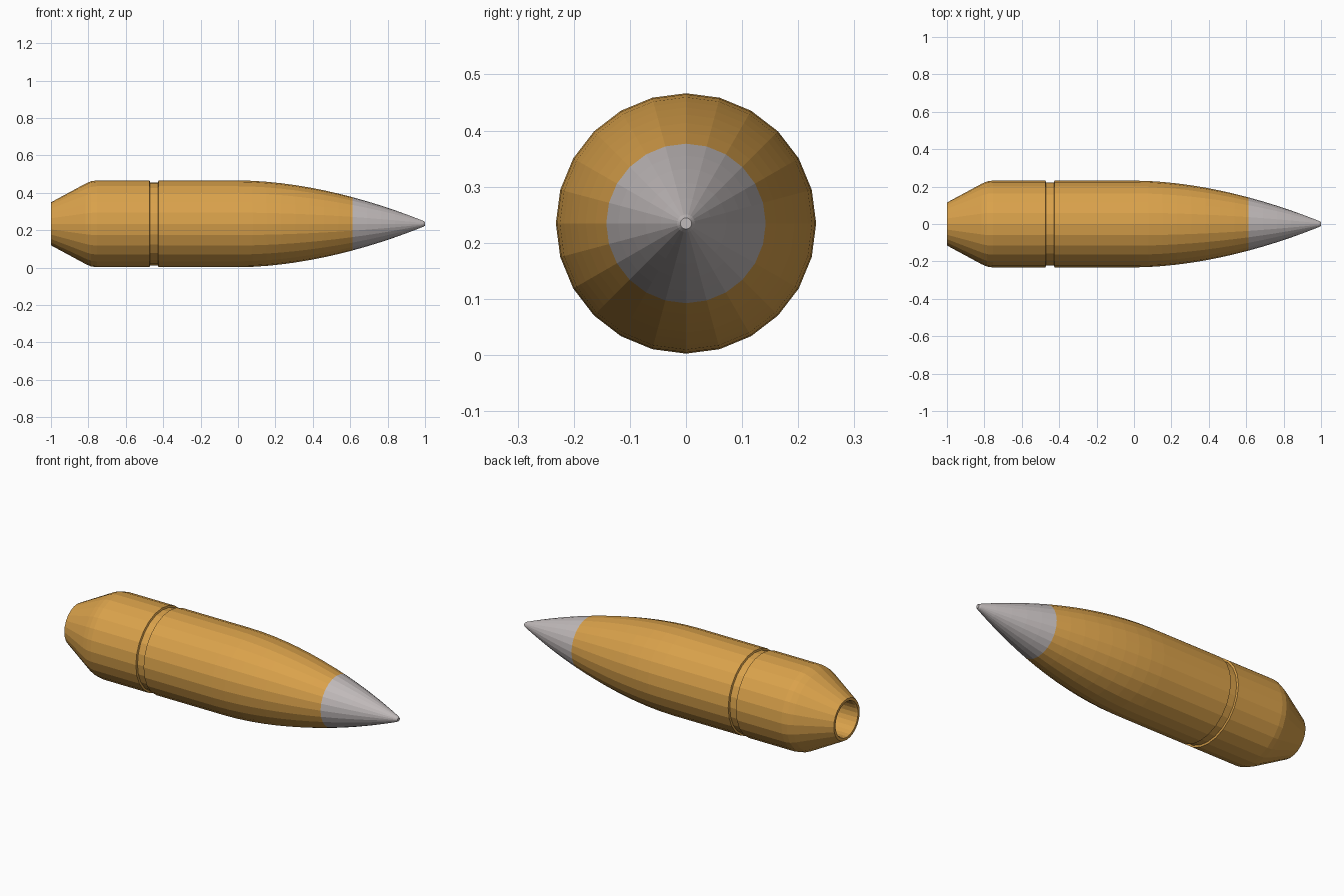
import bpy, bmesh, math

if "Cube" in bpy.data.objects:
    bpy.data.objects.remove(bpy.data.objects["Cube"])

SIDES = 24
R = 0.232        # body radius
AXIS_Z = 0.2345  # height of the long axis
SPLIT = 0.613    # where the jacket meets the tip


def material(name, rgb):
    m = bpy.data.materials.new(name)
    m.diffuse_color = (*rgb, 1.0)
    m.use_nodes = True
    m.node_tree.nodes["Principled BSDF"].inputs["Base Color"].default_value = m.diffuse_color
    return m


def ogive(x):
    return R - 0.22 * x ** 1.83


def lathe(name, profile, mat, cap_start=False, cap_end=False):
    """Revolve (x, radius) points around the long axis, flat shaded."""
    bm = bmesh.new()
    rings = []
    for x, r in profile:
        rings.append([bm.verts.new((x, r * math.sin(a), AXIS_Z + r * math.cos(a)))
                      for a in (2 * math.pi * i / SIDES for i in range(SIDES))])
    for a, b in zip(rings, rings[1:]):
        for i in range(SIDES):
            j = (i + 1) % SIDES
            bm.faces.new((a[i], b[i], b[j], a[j]))
    if cap_start:
        bm.faces.new(rings[0])
    if cap_end:
        bm.faces.new(rings[-1][::-1])
    bmesh.ops.recalc_face_normals(bm, faces=bm.faces)
    # make sure the outer skin faces outward
    bm.faces.ensure_lookup_table()
    f = max(bm.faces, key=lambda f: f.calc_center_median().z)
    if f.normal.z < 0:
        bmesh.ops.reverse_faces(bm, faces=bm.faces)
    me = bpy.data.meshes.new(name)
    bm.to_mesh(me)
    bm.free()
    me.materials.append(mat)
    ob = bpy.data.objects.new(name, me)
    bpy.context.collection.objects.link(ob)
    return ob


copper = material("copper", (0.70, 0.36, 0.07))
steel = material("steel", (0.53, 0.49, 0.49))

# jacket: hollow base, boat tail, grooved body, curved front
jacket = [(-0.75, 0.095), (-0.99, 0.095), (-1.0, 0.100), (-1.0, 0.115),
          (-0.815, 0.215), (-0.785, 0.228), (-0.755, R),
          (-0.473, R), (-0.470, 0.222), (-0.428, 0.222), (-0.425, R)]
jacket += [(SPLIT * i / 8, ogive(SPLIT * i / 8)) for i in range(9)]
lathe("jacket", jacket, copper, cap_start=True)

# pointed tip with a small blunt end
xs = [SPLIT + (0.99 - SPLIT) * i / 5 for i in range(6)]
lathe("tip", [(x, ogive(x)) for x in xs] + [(1.0, 0.010)], steel, cap_end=True)
